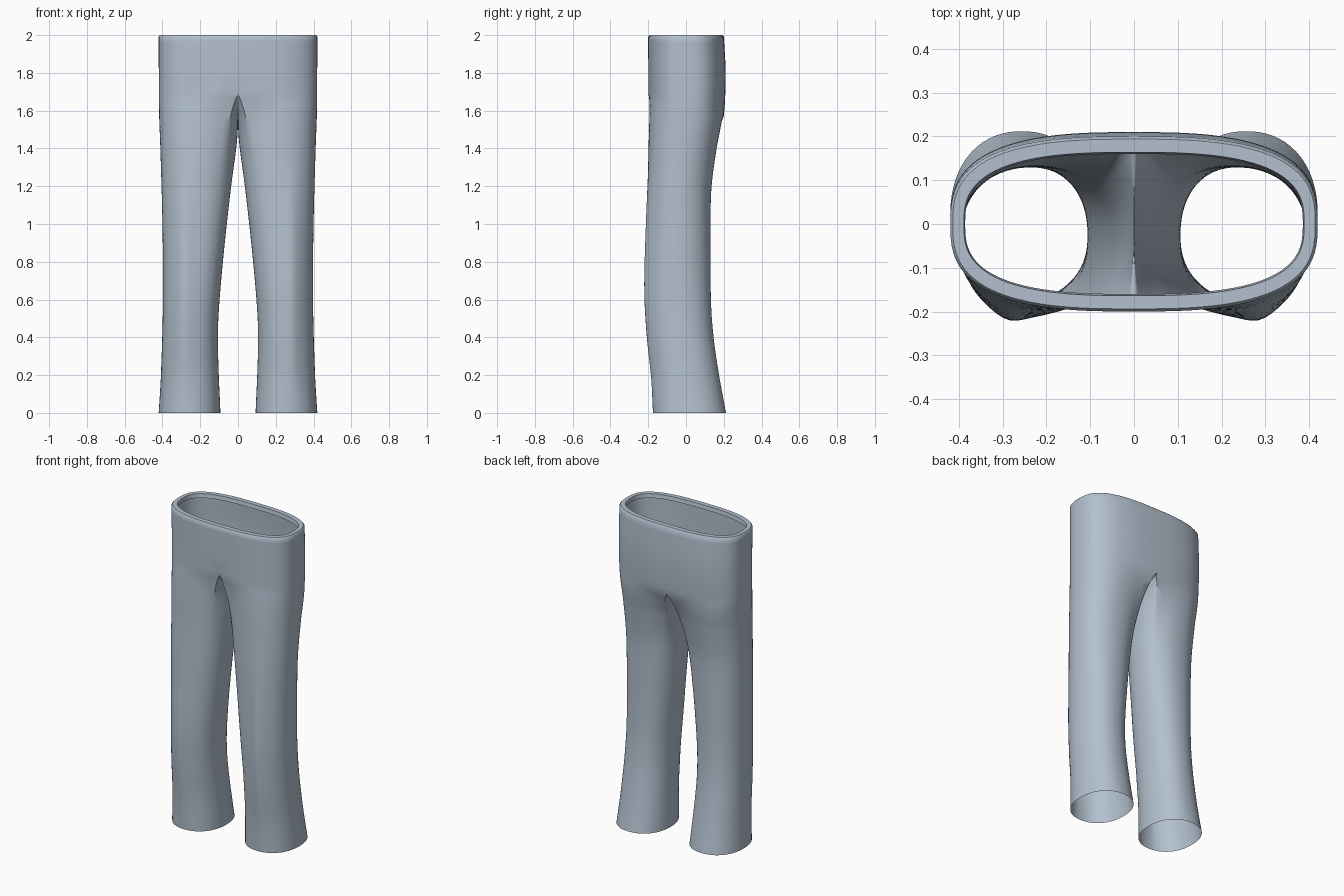
import bpy, bmesh, math

if "Cube" in bpy.data.objects:
    bpy.data.objects.remove(bpy.data.objects["Cube"])

M, K = 44, 18          # outer and inner segments around one leg
RL, RT = 56, 12        # rings up the leg and up the hips


def curve(pts):
    """Smooth function of height through (z, value) points."""
    n = len(pts)

    def slope(i):
        a, b = pts[max(i - 1, 0)], pts[min(i + 1, n - 1)]
        return (b[1] - a[1]) / (b[0] - a[0])

    def f(z):
        z = min(max(z, pts[0][0]), pts[-1][0])
        i = max(j for j in range(n - 1) if pts[j][0] <= z)
        (z0, v0), (z1, v1) = pts[i], pts[i + 1]
        h = z1 - z0
        t = (z - z0) / h
        return (v0 * (1 + 2 * t) * (1 - t) ** 2 + slope(i) * h * t * (1 - t) ** 2
                + v1 * t * t * (3 - 2 * t) + slope(i + 1) * h * t * t * (t - 1))
    return f


outer = curve([(0, .42), (.2, .408), (.6, .397), (1, .40), (1.4, .411), (1.6, .418), (2, .42)])
inner = curve([(0, .093), (.3, .105), (.5, .104), (.8, .08), (1.2, .038), (1.55, .0), (2, 0)])
front = curve([(0, -.175), (.2, -.18), (.4, -.197), (.65, -.21), (1, -.207), (1.4, -.2), (2, -.2)])
back = curve([(0, .212), (.1, .193), (.2, .175), (.4, .146), (.6, .132), (1, .13), (1.2, .136),
              (1.4, .165), (1.5, .187), (1.6, .203), (1.8, .21), (2, .2)])
crease = curve([(0, .0), (.3, .01), (.65, .014), (1, .01), (1.4, 0), (2, 0)])


def power(v, e):
    return math.copysign(abs(v) ** e, v)


def oval(theta, x0, x1, y0, y1, n):
    e = 2 / n
    return ((x0 + x1) / 2 + (x1 - x0) / 2 * power(math.cos(theta), e),
            (y0 + y1) / 2 + (y1 - y0) / 2 * power(math.sin(theta), e))


def leg_point(theta, z):
    x, y = oval(theta, inner(z), outer(z), front(z), back(z), 2.2)
    if y < 0:                                   # pressed front crease
        y -= crease(z) * math.exp(-((x - .285) / .045) ** 2)
    return x, y


def hip_point(u, z):
    th = math.pi * (u - .5)
    x, y = oval(th, -outer(z), outer(z), front(z), back(z), 2.8)
    if u in (0, 1):
        x = 0
    if y < 0:                                   # small dimple over the crotch
        y += .012 * math.exp(-(x / .03) ** 2 - ((z - 1.69) / .06) ** 2)
    return x, y


def around(i):
    """Leg angle, seam height, and seam position for point i of a ring."""
    a = math.radians(130)
    if i <= M:
        u = i / M
        zt = 1.69 - .12 * u
        return -a + 2 * a * u, zt, hip_point(u, zt)
    v = (i - M) / K
    zt = 1.57 + .12 * v ** 3 - .03 * math.sin(math.pi * v)
    y0, y1 = hip_point(1, 1.57)[1], hip_point(0, 1.69)[1]
    return a + 2 * (math.pi - a) * v, zt, (0, y0 + (y1 - y0) * v)


bm = bmesh.new()

# Leg rings, blending into half of the hips at the crotch
rings = []
for k in range(RL + 1):
    s = k / RL
    w = s ** 12
    ring = []
    for i in range(M + K):
        th, zt, (tx, ty) = around(i)
        z = s * zt
        if i <= M:
            tx, ty = hip_point(i / M, z)
        lx, ly = leg_point(th, z)
        ring.append(bm.verts.new((lx + (tx - lx) * w, ly + (ty - ly) * w, z)))
    rings.append(ring)
for a, b in zip(rings, rings[1:]):
    for i in range(M + K):
        j = (i + 1) % (M + K)
        bm.faces.new((a[i], a[j], b[j], b[i]))

# Hip rings up to the waist
hips = [rings[-1][:M + 1]]
for k in range(1, RT + 1):
    ring = []
    for i in range(M + 1):
        zt = around(i)[1]
        z = zt + (1.992 - zt) * k / RT
        ring.append(bm.verts.new((*hip_point(i / M, z), z)))
    hips.append(ring)

# Waist edge folded inwards
for dz, dx, dy in ((2, .006, .006), (2, .031, .036), (1.975, .034, .04)):
    ring = []
    for i in range(M + 1):
        x, y = hip_point(i / M, 2)
        ring.append(bm.verts.new((x * (1 - dx / .42), y * (1 - dy / .2), dz)))
    hips.append(ring)
for a, b in zip(hips, hips[1:]):
    for i in range(M):
        bm.faces.new((a[i], a[i + 1], b[i + 1], b[i]))

mesh = bpy.data.meshes.new("trousers")
bm.to_mesh(mesh)
bm.free()
trousers = bpy.data.objects.new("trousers", mesh)
bpy.context.collection.objects.link(trousers)

cloth = bpy.data.materials.new("pale blue grey cloth")
cloth.diffuse_color = (.45, .53, .62, 1)
cloth.use_nodes = True
cloth.node_tree.nodes["Principled BSDF"].inputs["Base Color"].default_value = cloth.diffuse_color
mesh.materials.append(cloth)

bpy.context.view_layer.objects.active = trousers
trousers.select_set(True)
bpy.ops.object.shade_smooth_by_angle(angle=math.radians(40))

# Other half
mirror = trousers.modifiers.new("other_half", 'MIRROR')
mirror.use_axis[0] = True
mirror.use_mirror_merge = True
mirror.merge_threshold = .0005
